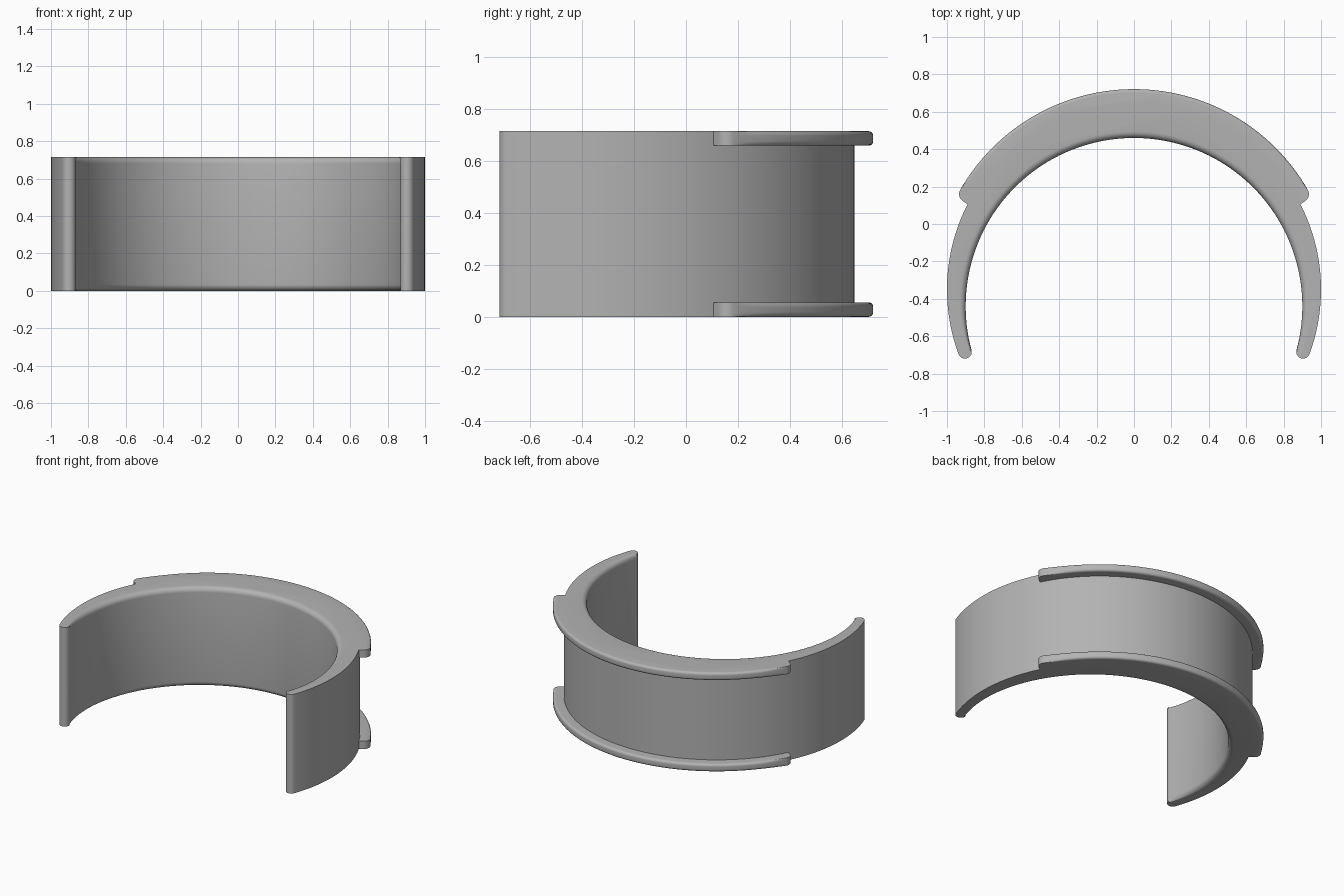
import bpy
import bmesh
from math import sin, cos, pi, radians, atan2
from mathutils import Vector

HEIGHT = 0.715
CENTER = Vector((0, -0.35))        # centre of the outer wall and rims
INNER_CENTER = Vector((0, -0.44))  # centre of the bore
STEPS = 48

if "Cube" in bpy.data.objects:
    bpy.data.objects.remove(bpy.data.objects["Cube"])

grey = bpy.data.materials.new("plain grey")
grey.use_nodes = True
grey.diffuse_color = (0.45, 0.45, 0.45, 1)
grey.node_tree.nodes["Principled BSDF"].inputs["Base Color"].default_value = (0.45, 0.45, 0.45, 1)


def arc(center, radius, start, end, steps):
    """Points on an arc; radius may be a function of progress from 0 to 1."""
    points = []
    for i in range(steps + 1):
        t = i / steps
        a = start + (end - start) * t
        r = radius(t) if callable(radius) else radius
        points.append(center + r * Vector((cos(a), sin(a))))
    return points


def fade(t, low):
    """Full strength at t = 0, easing to low near t = 1."""
    return 1 - (1 - low) * max(0, (t - 0.75) / 0.25) ** 2


def body_half(d):
    tip = Vector((0.904, -0.683))
    to_outer, to_inner = tip - CENTER, tip - INNER_CENTER
    a_out = atan2(to_outer.y, to_outer.x)
    a_in = atan2(to_inner.y, to_inner.x)
    outer = arc(CENTER, 1.0, pi / 2, a_out, STEPS)
    end = arc(tip, 0.0365, a_out, a_in - pi, 14)[1:-1]
    inner = arc(INNER_CENTER, lambda t: 0.9 + d * fade(t, 0.3), pi / 2, a_in, STEPS)
    return outer + end + inner[::-1]


def rim_half(d):
    a = radians(29.8)
    outer = arc(CENTER, lambda t: 1.071 - d * fade(t, 0), pi / 2, a, STEPS)
    end = arc(CENTER + 1.026 * Vector((cos(a), sin(a))), 0.045, a, a - pi / 2, 8)[1:]
    inner = arc(CENTER, 0.998, pi / 2, radians(27.1), STEPS)
    return outer + end + inner[::-1]


def stacked_part(name, half, base, height, rounding):
    """Stack mirrored outlines in z, rounding one edge at top and bottom."""
    lower = [(rounding * (1 - cos(k * pi / 12)), rounding * (1 - sin(k * pi / 12)))
             for k in range(7)]
    levels = lower + [(height - z, d) for z, d in reversed(lower)]
    bm = bmesh.new()
    rings = []
    for z, d in levels:
        right = half(d)
        outline = right + [Vector((-p.x, p.y)) for p in right[-2:0:-1]]
        rings.append([bm.verts.new((p.x, p.y, base + z)) for p in outline])
    for low, high in zip(rings, rings[1:]):
        n = len(low)
        for i in range(n):
            j = (i + 1) % n
            bm.faces.new((low[i], low[j], high[j], high[i]))
    bm.faces.new(rings[0])
    bm.faces.new(rings[-1])
    bmesh.ops.recalc_face_normals(bm, faces=bm.faces)
    mesh = bpy.data.meshes.new(name)
    bm.to_mesh(mesh)
    bm.free()
    mesh.materials.append(grey)
    obj = bpy.data.objects.new(name, mesh)
    bpy.context.collection.objects.link(obj)
    bpy.ops.object.select_all(action="DESELECT")
    obj.select_set(True)
    bpy.context.view_layer.objects.active = obj
    bpy.ops.object.shade_smooth_by_angle(angle=radians(30))


# Open clip wall with a rounded bore edge
stacked_part("clip_body", body_half, 0, HEIGHT, 0.035)
# Raised rims around the back
stacked_part("lower_rim", rim_half, 0, 0.056, 0.018)
stacked_part("upper_rim", rim_half, HEIGHT - 0.056, 0.056, 0.018)
